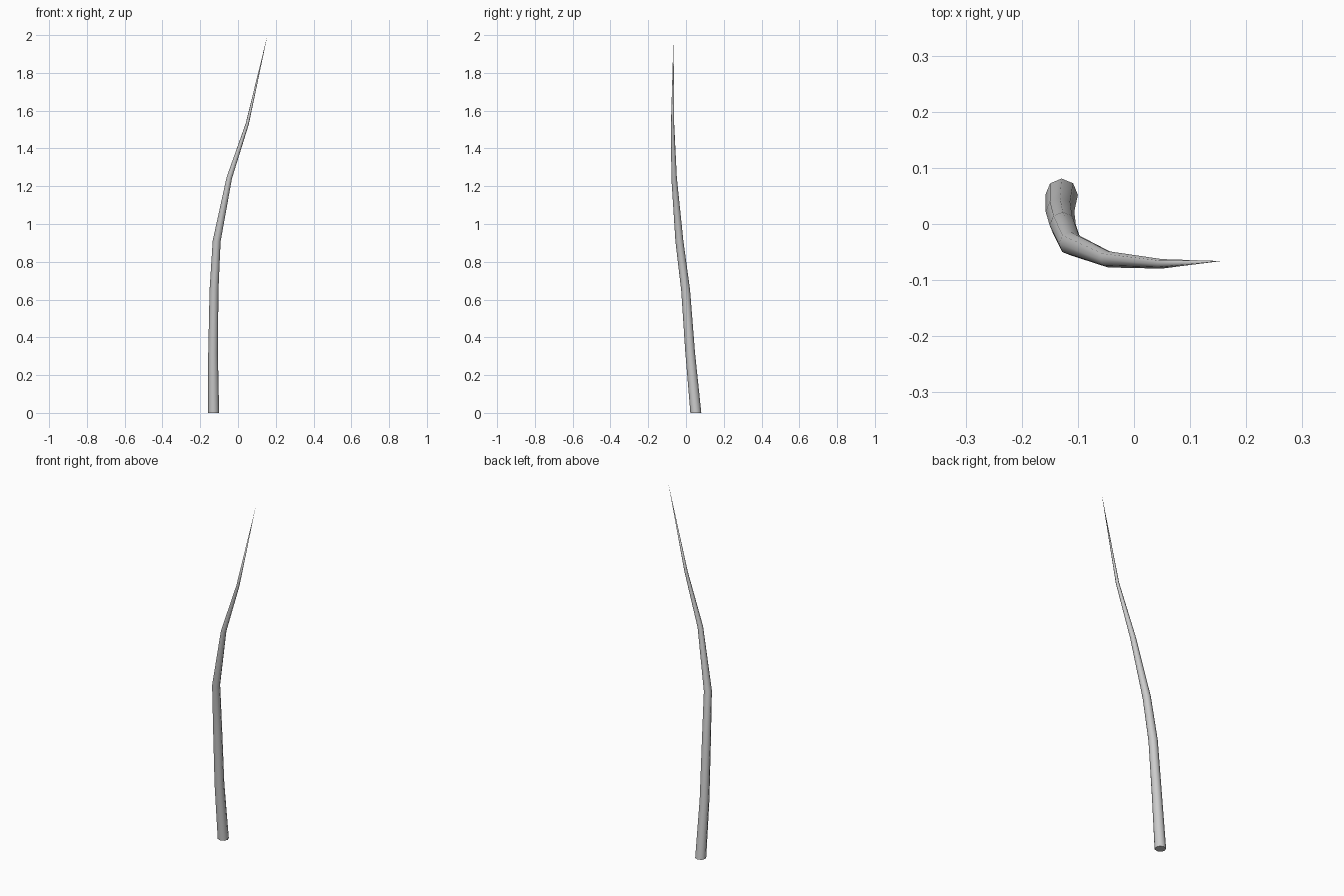
import bpy, bmesh, math
from mathutils import Vector

if "Cube" in bpy.data.objects:
    bpy.data.objects.remove(bpy.data.objects["Cube"])

SIDES = 8
# Centre line of the blade: x, y, z, radius
PATH = [
    (-0.129, 0.052, 0.00, 0.029),
    (-0.132, 0.022, 0.32, 0.0255),
    (-0.127, -0.002, 0.65, 0.0235),
    (-0.113, -0.035, 0.91, 0.021),
    (-0.046, -0.063, 1.245, 0.0145),
    (0.049, -0.071, 1.53, 0.0085),
]
TIP = Vector((0.156, -0.066, 2.0))

centres = [Vector(p[:3]) for p in PATH] + [TIP]
bm = bmesh.new()

# Eight-sided rings, each tilted to the bend (the base ring stays flat)
rings = []
for i, (x, y, z, r) in enumerate(PATH):
    if i == 0:
        axis = Vector((0, 0, 1))
    else:
        axis = ((centres[i] - centres[i - 1]).normalized()
                + (centres[i + 1] - centres[i]).normalized()).normalized()
    turn = Vector((0, 0, 1)).rotation_difference(axis)
    ring = []
    for k in range(SIDES):
        a = 2 * math.pi * k / SIDES
        ring.append(bm.verts.new(
            centres[i] + turn @ Vector((r * math.cos(a), r * math.sin(a), 0))))
    rings.append(ring)

# Walls, pointed tip and base cap
tip = bm.verts.new(TIP)
for k in range(SIDES):
    n = (k + 1) % SIDES
    for lo, hi in zip(rings, rings[1:]):
        bm.faces.new((lo[k], lo[n], hi[n], hi[k]))
    bm.faces.new((rings[-1][k], rings[-1][n], tip))
bm.faces.new(rings[0][::-1])

mesh = bpy.data.meshes.new("grass_blade")
bm.to_mesh(mesh)
bm.free()
blade = bpy.data.objects.new("grass_blade", mesh)
bpy.context.collection.objects.link(blade)

# Smooth stalk with a sharp base rim
bpy.context.view_layer.objects.active = blade
blade.select_set(True)
bpy.ops.object.shade_smooth_by_angle(angle=math.radians(60))
